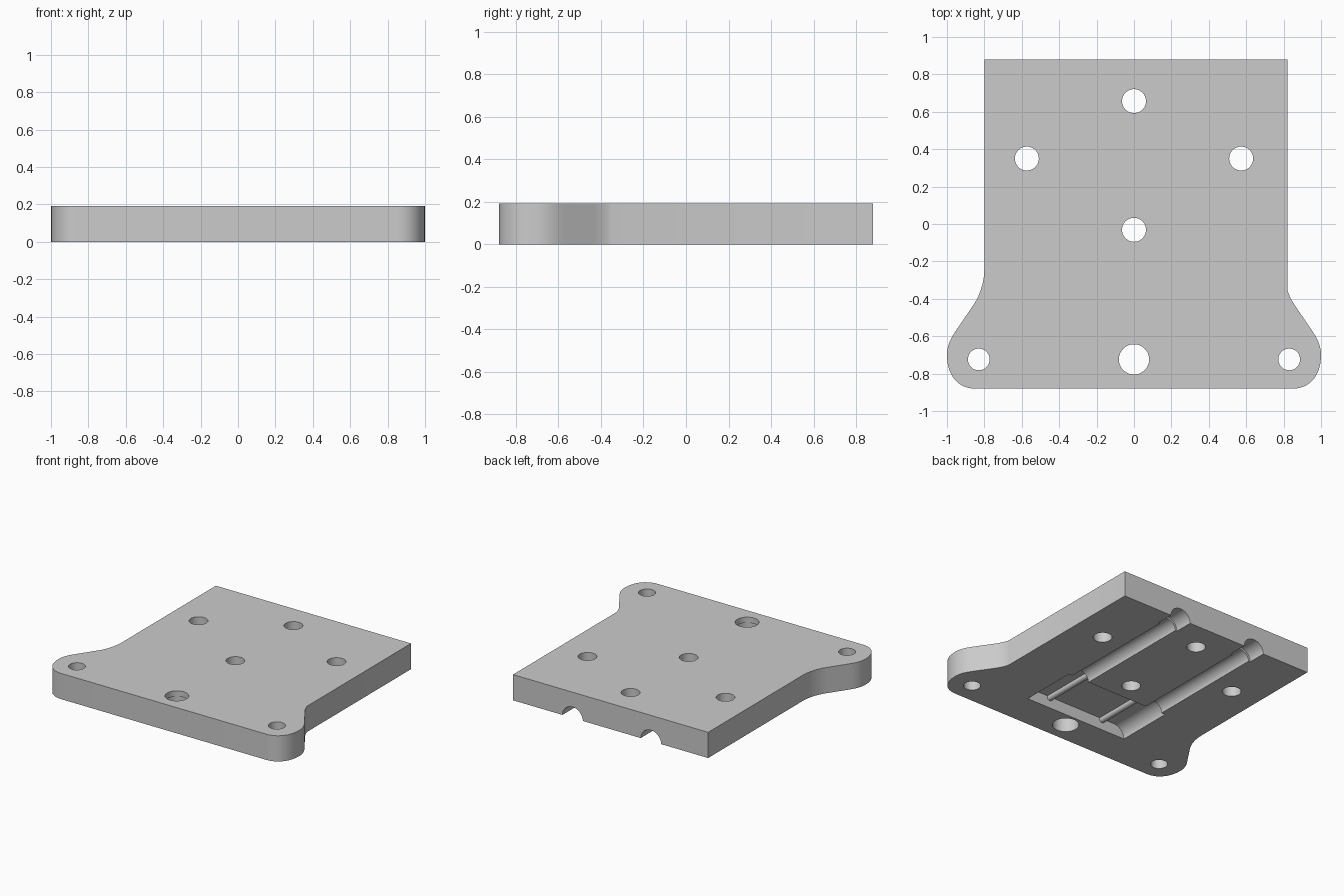
import bpy, bmesh
from math import pi, sin, cos
from mathutils import Vector
from mathutils.geometry import interpolate_bezier

cube = bpy.data.objects.get("Cube")
if cube:
    bpy.data.objects.remove(cube)

HEIGHT = 0.193
BACK = 0.88

grey = bpy.data.materials.new("plain_grey")
grey.use_nodes = True
grey.diffuse_color = (0.6, 0.6, 0.6, 1)
grey.node_tree.nodes["Principled BSDF"].inputs["Base Color"].default_value = grey.diffuse_color


def prism(name, profile, axis, start, end):
    """Extrude a closed 2D profile along y or z."""
    bm = bmesh.new()
    place = (lambda a, b, t: (a, b, t)) if axis == "z" else (lambda a, b, t: (a, t, b))
    rings = [[bm.verts.new(place(a, b, t)) for a, b in profile] for t in (start, end)]
    for ring in rings:
        bm.faces.new(ring)
    for i in range(len(profile)):
        bm.faces.new((rings[0][i - 1], rings[0][i], rings[1][i], rings[1][i - 1]))
    bmesh.ops.recalc_face_normals(bm, faces=bm.faces[:])
    mesh = bpy.data.meshes.new(name)
    bm.to_mesh(mesh)
    bm.free()
    mesh.materials.append(grey)
    obj = bpy.data.objects.new(name, mesh)
    bpy.context.collection.objects.link(obj)
    return obj


def arc(cx, cy, r, a0=0.0, a1=2 * pi, steps=48):
    return [(cx + r * cos(a0 + (a1 - a0) * i / steps),
             cy + r * sin(a0 + (a1 - a0) * i / steps)) for i in range(steps)]


def arch(left, right, r):
    """Round-topped cutter profile, open below the underside."""
    top = arc(right, -0.003, r, 0, pi / 2, 16) + [(right, r - 0.003)]
    top += arc(left, -0.003, r, pi / 2, pi, 16)[left == right:] + [(left - r, -0.003)]
    return [(right + r, -0.1)] + top + [(left - r, -0.1)]


def bezier(points, steps=14):
    return [(p.x, p.y) for p in interpolate_bezier(*[Vector(p) for p in points], steps)]


def cut(target, cutter):
    cutter.hide_render = True
    mod = target.modifiers.new("cut", "BOOLEAN")
    mod.operation = "DIFFERENCE"
    mod.solver = "MANIFOLD"
    mod.object = cutter
    bpy.context.view_layer.objects.active = target
    bpy.ops.object.modifier_apply(modifier=mod.name)
    bpy.data.objects.remove(cutter)


def smooth(obj):
    bpy.ops.object.select_all(action="DESELECT")
    obj.select_set(True)
    bpy.context.view_layer.objects.active = obj
    bpy.ops.object.shade_smooth_by_angle(angle=0.5)


# Plate outline: rounded ear flowing into a straight side
def side(width, flare_end):
    ear = bezier([(0.85, -BACK), (0.94, -BACK), (1, -0.81), (1, -0.70)])
    ear += bezier([(1, -0.70), (1, -0.64), (0.97, -0.597), (0.945, -0.56)])[1:]
    flare = bezier([(0.86, -0.435), (0.825, -0.385), (0.80, -0.31), (0.80, -0.24)])
    flare = [p for p in flare if p[0] > width + 0.001]
    return ear + flare + [(width, flare_end), (width, BACK)]


outline = side(0.82, -0.35) + [(-x, y) for x, y in reversed(side(0.80, -0.24))]
plate = prism("mounting_plate", outline, "z", 0, HEIGHT)

# Large hole, undercut from below
cut(plate, prism("large_hole_step", arc(0, -0.724, 0.09), "z", -0.1, 0.15))
cut(plate, prism("large_hole", arc(0, -0.724, 0.081), "z", -0.1, 0.3))

# Bolt holes
holes = [(0, 0.657, 0.064), (0, -0.031, 0.064)]
for s in (-1, 1):
    holes += [(s * 0.573, 0.35, 0.064), (s * 0.83, -0.724, 0.058)]
for x, y, r in holes:
    cut(plate, prism("bolt_hole", arc(x, y, r), "z", -0.1, 0.3))

# Round-sided pocket in the underside
cut(plate, prism("pocket", arch(-0.337, 0.337, 0.09), "y", -0.615, -0.18))

# Two round channels running to the back edge, wider at the mouth
for s in (-1, 1):
    x = s * 0.325
    cut(plate, prism("channel", arch(x, x, 0.071), "y", -0.3, 0.8))
    cut(plate, prism("channel_mouth", arch(x, x, 0.085), "y", 0.74, 1.0))
smooth(plate)

# Thin ribs along the pocket roof
for label, s in (("left", 1), ("right", -1)):
    rib = prism(label + "_pocket_rib", arc(s * 0.232, 0.077, 0.022, steps=24), "y", -0.62, -0.175)
    smooth(rib)
